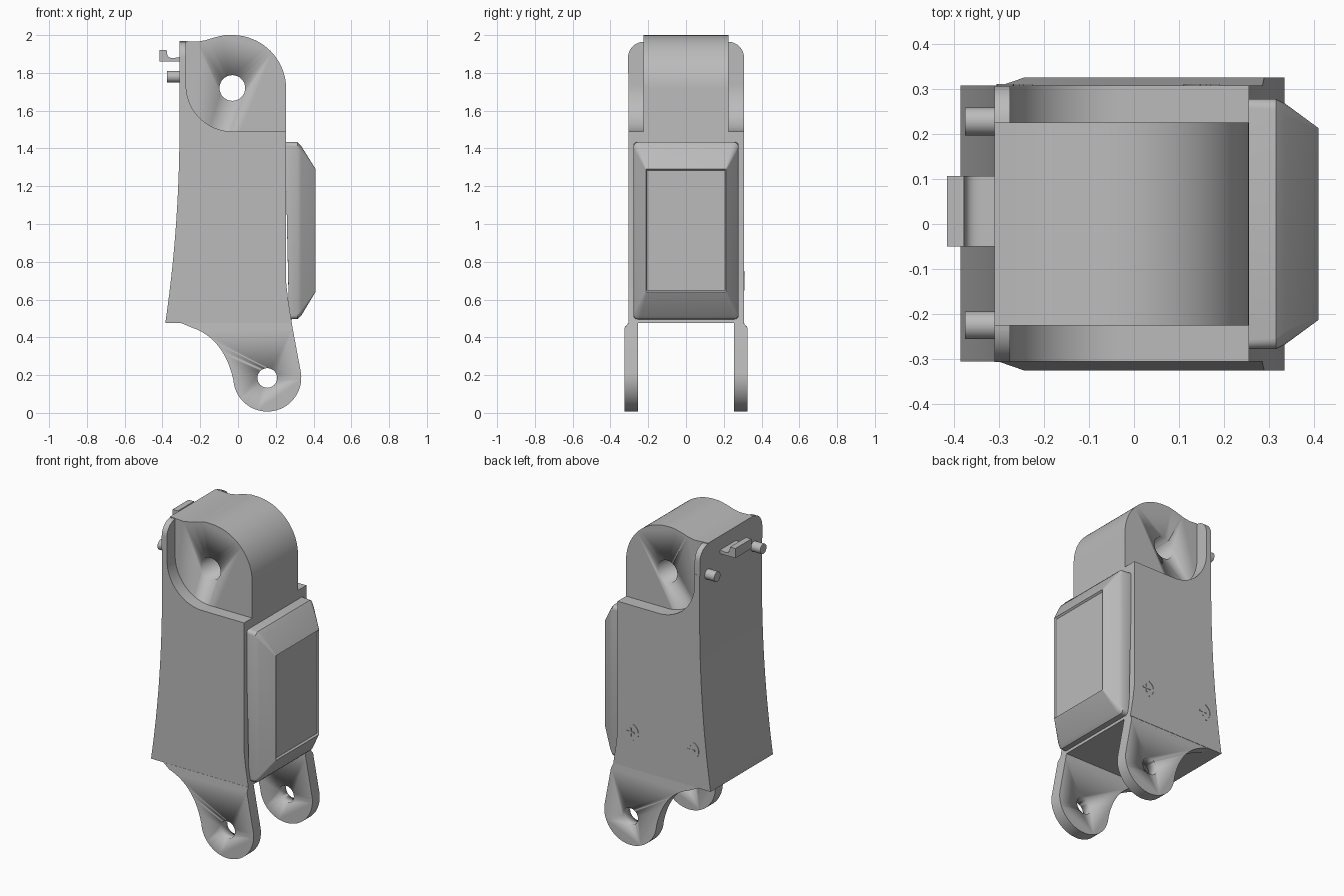
import bpy, bmesh, math
from mathutils import Matrix

if "Cube" in bpy.data.objects:
    bpy.data.objects.remove(bpy.data.objects["Cube"])

grey = bpy.data.materials.new("plain grey")
grey.diffuse_color = (0.5, 0.5, 0.5, 1)
grey.use_nodes = True
grey.node_tree.nodes["Principled BSDF"].inputs["Base Color"].default_value = grey.diffuse_color


def finish(name, bm, smooth=30):
    bmesh.ops.recalc_face_normals(bm, faces=bm.faces)
    me = bpy.data.meshes.new(name)
    bm.to_mesh(me)
    bm.free()
    ob = bpy.data.objects.new(name, me)
    bpy.context.collection.objects.link(ob)
    me.materials.append(grey)
    bpy.ops.object.select_all(action='DESELECT')
    ob.select_set(True)
    bpy.context.view_layer.objects.active = ob
    bpy.ops.object.shade_smooth_by_angle(angle=math.radians(smooth))
    return ob


def slab(name, pts, y0, y1):
    """Extrude an x-z outline along y."""
    bm = bmesh.new()
    f = bm.faces.new([bm.verts.new((x, y0, z)) for x, z in pts])
    r = bmesh.ops.extrude_face_region(bm, geom=[f])
    for v in r['geom']:
        if isinstance(v, bmesh.types.BMVert):
            v.co.y = y1
    return finish(name, bm)


def arc(cx, cz, r, a0, a1, n=24):
    return [(cx + r * math.cos(math.radians(a0 + (a1 - a0) * i / n)),
             cz + r * math.sin(math.radians(a0 + (a1 - a0) * i / n))) for i in range(n + 1)]


def curve(p0, p1, p2, n=12):
    """Quadratic curve through control point p1."""
    return [tuple((1 - t) ** 2 * a + 2 * t * (1 - t) * b + t * t * c for a, b, c in zip(p0, p1, p2))
            for t in (i / n for i in range(n + 1))]


def cylinder(name, r, length, loc, axis):
    bm = bmesh.new()
    rot = Matrix.Rotation(math.pi / 2, 4, axis)
    bmesh.ops.create_cone(bm, cap_ends=True, segments=32, radius1=r, radius2=r, depth=length,
                          matrix=Matrix.Translation(loc) @ rot)
    return finish(name, bm)


def cut(ob, cutter):
    m = ob.modifiers.new("cut", 'BOOLEAN')
    m.operation, m.solver, m.object = 'DIFFERENCE', 'EXACT', cutter
    cutter.hide_render = True
    cutter.hide_set(True)


# Body: full-width lower housing with rounded pockets either side of the top knuckle
back_edge = curve((-0.385, 0.475), (-0.315, 0.95), (-0.31, 1.45))
lower_front = [(0.285, 0.475), (0.265, 0.6), (0.255, 0.69)]
pocket = arc(-0.03, 1.735, 0.245, 270, 180)
core = (lower_front + arc(-0.03, 1.715, 0.285, 0, 90, 32)
        + curve((-0.07, 2.0), (-0.14, 1.985), (-0.17, 1.973), 6)
        + [(-0.22, 1.965), (-0.31, 1.97)] + back_edge[::-1])
knuckle = slab("body_core", core, -0.225, 0.225)
cut(knuckle, cylinder("pivot_hole_cutter", 0.068, 1, (-0.03, 0, 1.72), 'X'))
cheek = lower_front + [(0.255, 1.49)] + pocket + [(-0.275, 1.8), (-0.31, 1.8)] + back_edge[::-1]
slab("left_cheek", cheek, -0.305, -0.225)
slab("right_cheek", cheek, 0.225, 0.308)

# Back plate corners, rounded in y-z
for side, y in (("left", -1), ("right", 1)):
    bm = bmesh.new()
    outline = [(0.225, 1.8), (0.307, 1.8)] + arc(0.222, 1.88, 0.085, 0, 90, 12)
    f = bm.faces.new([bm.verts.new((-0.31, y * a, b)) for a, b in outline])
    r = bmesh.ops.extrude_face_region(bm, geom=[f])
    for v in r['geom']:
        if isinstance(v, bmesh.types.BMVert):
            v.co.x = -0.275
    finish(side + "_back_corner", bm)

# Clevis lugs with a sloped shoulder at the top
lug_shape = ([(0.285, 0.475), (0.289, 0.45)] + arc(0.155, 0.187, 0.18, 8, -176, 32)
             + curve((-0.035, 0.215), (-0.09, 0.40), (-0.245, 0.452), 14) + [(-0.30, 0.475)])
lug_hole = cylinder("lug_hole_cutter", 0.052, 1, (0.155, 0, 0.185), 'X')
for side, s in (("left", -1), ("right", 1)):
    lug = slab(side + "_lug", lug_shape, s * 0.253, s * 0.325)
    for v in lug.data.vertices:
        if v.co.z > 0.47 and abs(v.co.y) > 0.3:
            v.co.y = s * 0.306
    cut(lug, lug_hole)

# Front cover: stacked rounded rectangles, then a shallow inset window
bm = bmesh.new()
rings = [(0.25, 0.278, 0.495, 1.435, 0.02), (0.315, 0.278, 0.497, 1.433, 0.025),
         (0.335, 0.268, 0.515, 1.412, 0.03), (0.41, 0.213, 0.64, 1.292, 0.005),
         (0.400, 0.207, 0.648, 1.284, 0.005)]
loops = []
for x, w, z0, z1, r in rings:
    pts = []
    for sy, cz, a in ((1, z1 - r, 0), (-1, z1 - r, 90), (-1, z0 + r, 180), (1, z0 + r, 270)):
        pts += arc(sy * (w - r), cz, r, a, a + 90, 5)
    # the lower end follows the sloped front of the housing
    loops.append([bm.verts.new((x + (0.02 if x < 0.3 and b < 0.6 else 0), a, b)) for a, b in pts])
for lo, hi in zip(loops, loops[1:]):
    for i in range(len(lo)):
        j = (i + 1) % len(lo)
        bm.faces.new((lo[i], lo[j], hi[j], hi[i]))
bm.faces.new(loops[0])
bm.faces.new(loops[-1])
finish("front_cover", bm, 32)

# Rear pegs and hooked latch
for side, y in (("left", -0.225), ("right", 0.228)):
    cylinder(side + "_peg", 0.031, 0.085, (-0.3325, y, 1.78), 'Y')
latch = ([(-0.415, 1.92), (-0.415, 1.86), (-0.30, 1.86), (-0.30, 1.885)]
         + curve((-0.32, 1.882), (-0.37, 1.87), (-0.375, 1.9), 6) + [(-0.378, 1.92)])
slab("latch", latch, -0.05, 0.107)

# Raised screw marks on the back side: a cross within a half ring
for i, x in enumerate((0.165, -0.25), 1):
    z = 0.70
    slab(f"screw_{i}_bar", [(x - .026, z - .005), (x + .026, z - .005), (x + .026, z + .005), (x - .026, z + .005)], 0.30, 0.311)
    slab(f"screw_{i}_post", [(x - .005, z - .026), (x + .005, z - .026), (x + .005, z + .026), (x - .005, z + .026)], 0.30, 0.311)
    slab(f"screw_{i}_ring", arc(x, z, 0.055, 110, 250, 14) + arc(x, z, 0.049, 250, 110, 14), 0.30, 0.311)
